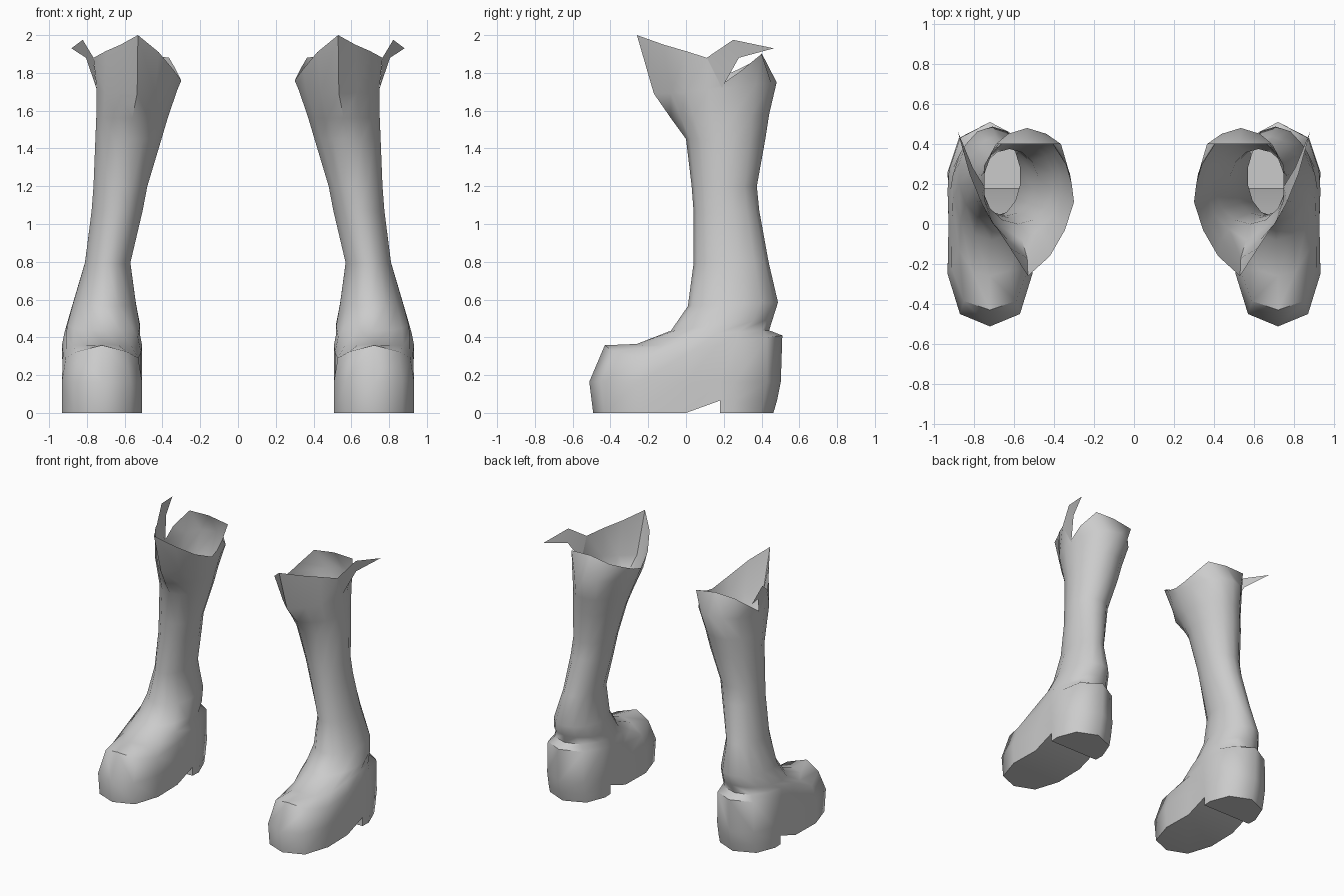
import bpy, bmesh, math

if "Cube" in bpy.data.objects:
    bpy.data.objects.remove(bpy.data.objects["Cube"])

N = 14          # columns around the boot; column 0 is the front, 7 the back
FOOT_X = 0.72   # centre line of the foot

leather = bpy.data.materials.new("grey_leather")
leather.diffuse_color = (0.6, 0.6, 0.6, 1)
leather.use_nodes = True
leather.node_tree.nodes["Principled BSDF"].inputs["Base Color"].default_value = leather.diffuse_color


def foot_ring(half):
    """Ring symmetric about the foot centre line, from 8 (x offset, y, z) points."""
    ring = []
    for i in range(N):
        x, y, z = half[min(i, N - i)]
        ring.append((FOOT_X + (x if i <= 7 else -x), y, z))
    return ring


def leg_ring(x0, x1, front, back, peak=0.0):
    """Tilted oval between front and back (y, z); peak pulls the front point out."""
    (yf, zf), (yb, zb) = front, back
    ring = []
    for i in range(N):
        a = 2 * math.pi * i / N
        t = (1 - math.cos(a)) / 2
        x = (x0 + x1) / 2 + (x1 - x0) / 2 * math.sin(a) / 0.975
        ring.append((x, yf + (yb - yf) * t - (peak if i == 0 else 0), zf + (zb - zf) * t))
    return ring


def finish(name, bm, angle):
    mesh = bpy.data.meshes.new(name)
    bm.to_mesh(mesh)
    bm.free()
    mesh.materials.append(leather)
    obj = bpy.data.objects.new(name, mesh)
    bpy.context.collection.objects.link(obj)
    bpy.ops.object.select_all(action='DESELECT')
    obj.select_set(True)
    bpy.context.view_layer.objects.active = obj
    bpy.ops.object.shade_smooth_by_angle(angle=math.radians(angle))
    obj.modifiers.new("other_foot", 'MIRROR').use_mirror_merge = False
    return obj


# Foot outline, shared by the sole and the welt
outline = [(0, -.512), (.15, -.45), (.212, -.25), (.207, .0),
           (.208, .18), (.212, .26), (.155, .43), (0, .502)]
sole = [(x, y * .96 if k < 3 or k > 5 else y, 0 if k < 4 else .065)
        for k, (x, y) in enumerate(outline)]
welt = [(x, y, .165) for x, y in outline]
toe_top = [(0, -.43, .358), (.13, -.385, .325), (.192, -.22, .29), (.207, .02, .32),
           (.212, .17, .36), (.205, .27, .38), (.15, .43, .40), (0, .51, .41)]
instep = [(0, -.26, .365), (.09, -.235, .357), (.155, -.13, .355), (.19, .01, .40),
          (.20, .16, .42), (.185, .28, .43), (.115, .40, .435), (0, .44, .437)]

# Cuff rim, dipping at the inside and notched at the outside
rim = [(.53, -.26, 2.0), (.62, -.12, 1.95), (.70, .0, 1.915), (.765, .11, 1.88),
       (.75, .19, 1.74), (.75, .29, 1.81), (.69, .40, 1.90), (.53, .40, 1.905),
       (.365, .40, 1.88), (.33, .28, 1.82), (.31, .19, 1.78), (.30, .11, 1.76),
       (.345, -.03, 1.82), (.42, -.16, 1.91)]

rings = [
    foot_ring(sole), foot_ring(welt), foot_ring(toe_top), foot_ring(instep),
    leg_ring(.52, .905, (-.08, .435), (.46, .50)),
    leg_ring(.54, .875, (.01, .565), (.487, .585)),
    leg_ring(.57, .81, (.04, .79), (.437, .80)),
    leg_ring(.505, .775, (.04, 1.07), (.388, 1.07)),
    leg_ring(.48, .765, (.03, 1.20), (.375, 1.20)),
    leg_ring(.405, .755, (.0, 1.45), (.42, 1.45)),
    leg_ring(.37, .75, (-.05, 1.56), (.44, 1.58), .03),
    leg_ring(.32, .748, (-.11, 1.69), (.48, 1.75), .06),
    rim,
]

# Boot shell: skin the rings from sole to open cuff
bm = bmesh.new()
loops = [[bm.verts.new(p) for p in ring] for ring in rings]
for low, high in zip(loops, loops[1:]):
    for i in range(N):
        j = (i + 1) % N
        bm.faces.new((low[i], low[j], high[j], high[i]))

# Front sole and the ramp up to the heel
base = loops[0]
bm.faces.new([base[i] for i in (3, 2, 1, 0, 13, 12, 11)])
bm.faces.new([base[i] for i in (4, 3, 11, 10)])

# Heel block below the back of the shell
top = base[4:11]
heel = [bm.verts.new((v.co.x, v.co.y * (.96 if 0 < k < 6 else 1), 0))
        for k, v in enumerate(top)]
for k in range(7):
    m = (k + 1) % 7
    bm.faces.new((top[k], heel[k], heel[m], top[m]))
bm.faces.new(heel)
bmesh.ops.recalc_face_normals(bm, faces=bm.faces[:])
finish("boot_shell", bm, 58)

# Folded leaf-shaped flap on the outside of each cuff
bm = bmesh.new()
a, b, c, d, e = [bm.verts.new(p) for p in (
    (.75, .19, 1.72), (.765, .11, 1.88), (.822, .25, 1.975),
    (.882, .465, 1.93), (.805, .28, 1.88))]
bm.faces.new((b, a, e))
bm.faces.new((b, e, c))
bm.faces.new((c, e, d))
finish("cuff_flap", bm, 30)
